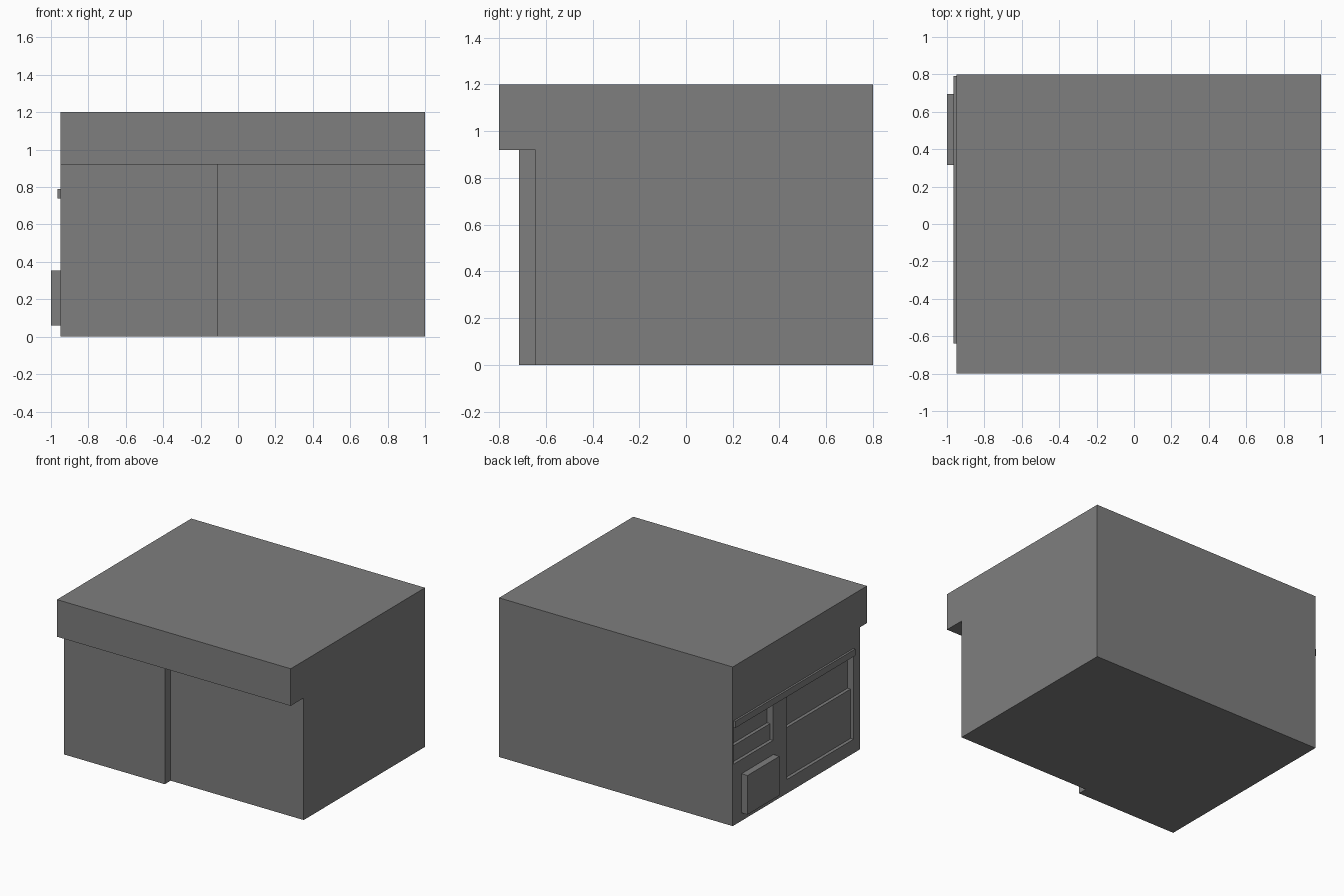
import bpy
import bmesh
from mathutils import Vector

default = bpy.data.objects.get("Cube")
if default:
    bpy.data.objects.remove(default, do_unlink=True)

grey = bpy.data.materials.new("plain_grey")
grey.use_nodes = True
grey.diffuse_color = (0.21, 0.21, 0.21, 1)
grey.node_tree.nodes["Principled BSDF"].inputs["Base Color"].default_value = grey.diffuse_color


def box(name, low, high):
    """Axis-aligned box between two opposite corners."""
    low, high = Vector(low), Vector(high)
    bm = bmesh.new()
    bmesh.ops.create_cube(bm, size=1)
    for v in bm.verts:
        v.co = (low + high) / 2 + v.co * (high - low)
    mesh = bpy.data.meshes.new(name)
    bm.to_mesh(mesh)
    bm.free()
    mesh.materials.append(grey)
    obj = bpy.data.objects.new(name, mesh)
    bpy.context.collection.objects.link(obj)
    return obj


def carve(target, low, high):
    """Cut a box out of the target and discard the cutter."""
    cutter = box("cutter", low, high)
    cutter.hide_render = True
    mod = target.modifiers.new("cut", "BOOLEAN")
    mod.operation = "DIFFERENCE"
    mod.solver = "EXACT"
    mod.object = cutter
    bpy.context.view_layer.update()
    graph = bpy.context.evaluated_depsgraph_get()
    result = bpy.data.meshes.new_from_object(target.evaluated_get(graph))
    target.modifiers.remove(mod)
    target.data = result
    bpy.data.objects.remove(cutter, do_unlink=True)


WALL = -0.95      # outer face of the window wall
EAVE = 0.92       # underside of the front overhang
LINTEL = 0.74     # top of the windows

# Main block
building = box("building", (WALL, -0.8, 0), (1, 0.8, 1.2))

# Stepped front wall under the overhang
carve(building, (-1.2, -1, -0.2), (1.2, -0.715, EAVE))
carve(building, (-0.11, -1, -0.2), (1.2, -0.645, EAVE))

# Windows: shallow lower panel, deeper upper pane
for front, back, sill, rail in ((-0.64, 0.155, 0.105, 0.477),
                                (0.32, 0.79, 0.463, 0.583)):
    carve(building, (-1.2, front, sill), (WALL + 0.025, back, LINTEL))
    carve(building, (-1.2, front, rail), (WALL + 0.05, back, LINTEL))

# Ledge over the windows and wall unit below the small one
box("window_ledge", (WALL - 0.015, -0.64, LINTEL), (WALL, 0.79, 0.79))
box("wall_unit", (-1, 0.315, 0.06), (WALL, 0.695, 0.355))
